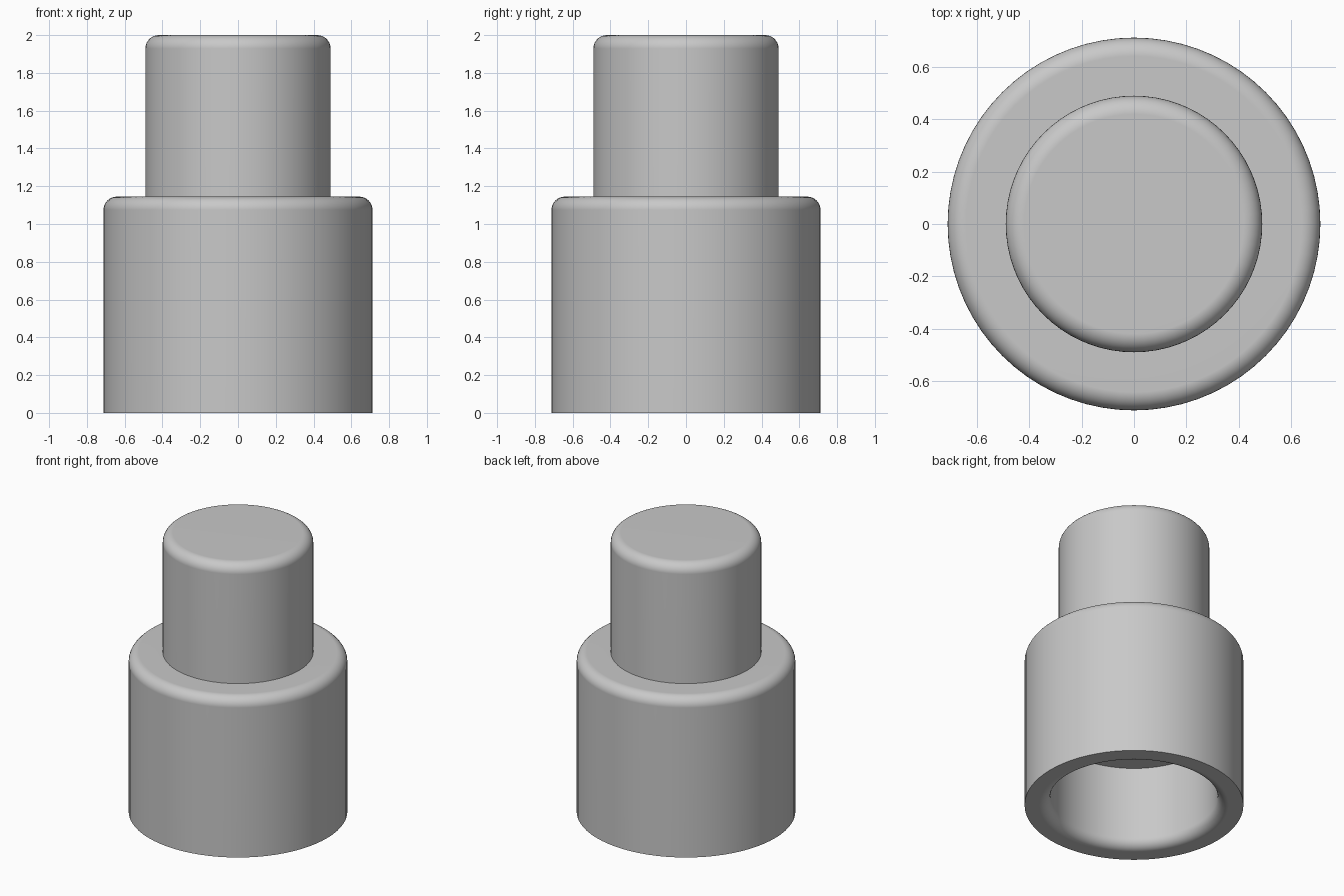
import bpy
import bmesh
from math import cos, sin, pi, radians
from mathutils import Vector

cube = bpy.data.objects.get("Cube")
if cube:
    bpy.data.objects.remove(cube, do_unlink=True)

BODY_R, BODY_TOP = 0.712, 1.145
PEG_R, PEG_TOP = 0.49, 2.0
SOCKET_R, SOCKET_TOP = 0.545, 0.59
FILLET = 0.07
SIDES = 72

plastic = bpy.data.materials.new("plain grey")
colour = (0.58, 0.58, 0.58, 1)
plastic.use_nodes = True
plastic.diffuse_color = colour
plastic.node_tree.nodes["Principled BSDF"].inputs["Base Color"].default_value = colour


def arc(r, z, start, end, steps=8):
    """Quarter-round points about the centre (r, z), angles in degrees."""
    angles = [radians(start + (end - start) * i / steps) for i in range(steps + 1)]
    return [(r + FILLET * cos(a), z + FILLET * sin(a)) for a in angles]


def lathe(name, profile):
    """Revolve a radius/height profile around the z axis."""
    bm = bmesh.new()
    verts = [bm.verts.new((r, 0, z)) for r, z in profile]
    edges = [bm.edges.new(pair) for pair in zip(verts, verts[1:])]
    bmesh.ops.spin(bm, geom=verts + edges, cent=Vector(), axis=Vector((0, 0, 1)),
                   angle=2 * pi, steps=SIDES, use_duplicate=False)
    bmesh.ops.remove_doubles(bm, verts=bm.verts, dist=0.0001)
    bmesh.ops.recalc_face_normals(bm, faces=bm.faces)
    mesh = bpy.data.meshes.new(name)
    bm.to_mesh(mesh)
    bm.free()
    mesh.materials.append(plastic)
    obj = bpy.data.objects.new(name, mesh)
    bpy.context.collection.objects.link(obj)
    bpy.ops.object.select_all(action="DESELECT")
    obj.select_set(True)
    bpy.context.view_layer.objects.active = obj
    bpy.ops.object.shade_smooth_by_angle(angle=radians(40))
    # Keep the flat rings and caps evenly shaded beside the rounded rims
    normals = obj.modifiers.new("flat face normals", "WEIGHTED_NORMAL")
    normals.keep_sharp = True
    return obj


# Blind socket, rounded socket mouth, body wall, rounded shoulder, peg, rounded peg top
socket = [(0, SOCKET_TOP), (SOCKET_R, SOCKET_TOP)]
mouth = arc(SOCKET_R + FILLET, FILLET, 180, 270)
wall = [(BODY_R, 0)]
shoulder = arc(BODY_R - FILLET, BODY_TOP - FILLET, 0, 90)
peg_base = [(PEG_R, BODY_TOP)]
peg_rim = arc(PEG_R - FILLET, PEG_TOP - FILLET, 0, 90)
peg_cap = [(0, PEG_TOP)]
lathe("stepped_socket_and_peg",
      socket + mouth + wall + shoulder + peg_base + peg_rim + peg_cap)
